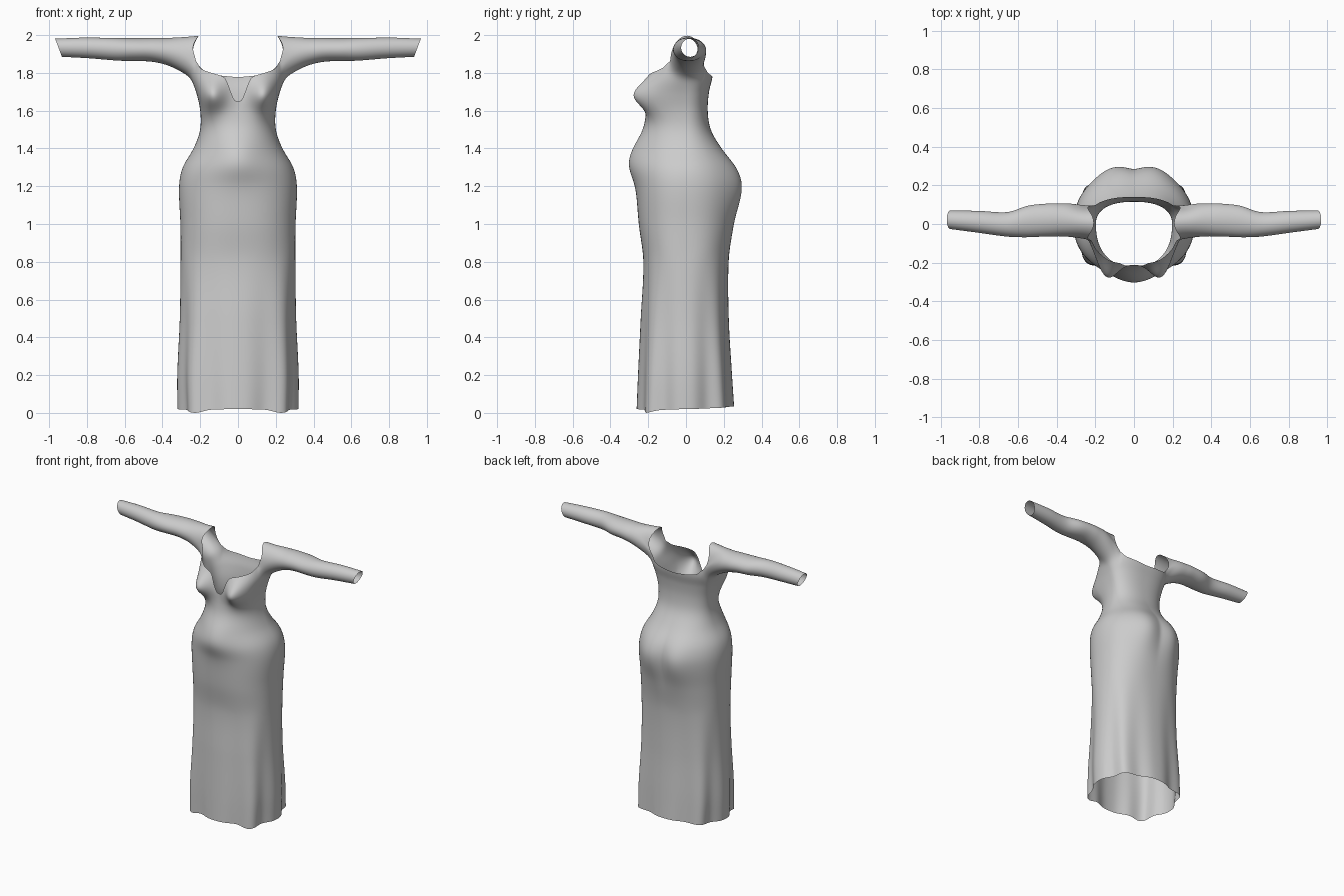
import bpy
import bmesh
from math import sin, cos, pi, radians, exp, copysign

if "Cube" in bpy.data.objects:
    bpy.data.objects.remove(bpy.data.objects["Cube"], do_unlink=True)

COLS, ROWS, RINGS = 120, 64, 26
ARM_A, ARM_B = 21, 43            # columns that flow into the left sleeve
SPLIT = 1.58                     # height where rows start to follow the neckline


def curve(points, t):
    """Smooth interpolation through rows of (key, value, ...)."""
    n = len(points)
    t = min(max(t, points[0][0]), points[-1][0])
    i = max(k for k in range(n - 1) if points[k][0] <= t)
    a, b = points[i], points[i + 1]
    before, after = points[max(i - 1, 0)], points[min(i + 2, n - 1)]
    h = b[0] - a[0]
    s = (t - a[0]) / h
    out = []
    for c in range(1, len(a)):
        m0 = (b[c] - before[c]) / (b[0] - before[0]) * h
        m1 = (after[c] - a[c]) / (after[0] - a[0]) * h
        out.append((2*s**3 - 3*s**2 + 1) * a[c] + (s**3 - 2*s**2 + s) * m0
                   + (3*s**2 - 2*s**3) * b[c] + (s**3 - s**2) * m1)
    return out


def bump(x, z, cx, cz, wx, wz):
    return exp(-((x - cx) / wx) ** 2 - ((z - cz) / wz) ** 2)


def spow(v, p):
    return copysign(abs(v) ** p, v)


# height, half width, front depth, back depth, squareness
BODY = [(0, .305, .25, .245, 2.6), (.2, .31, .245, .235, 2.6),
        (.5, .302, .235, .222, 2.5), (.8, .303, .225, .225, 2.4),
        (1.0, .305, .25, .25, 2.3), (1.2, .312, .265, .27, 2.2),
        (1.3, .293, .275, .25, 2.1), (1.4, .235, .25, .185, 2.1),
        (1.5, .20, .22, .13, 2.2), (1.6, .2, .21, .115, 2.3),
        (1.7, .222, .205, .122, 2.4), (1.78, .25, .195, .14, 2.4),
        (1.86, .245, .16, .14, 2.4)]
# degrees from the front, height
HEM = [(0, .02), (25, .016), (40, 0), (60, .014), (90, .02), (180, .035)]
NECK = [(0, 1.65), (4, 1.652), (7, 1.70), (11, 1.765), (15, 1.782), (30, 1.80),
        (50, 1.825), (63, 1.86), (76, 1.81), (92, 1.785), (115, 1.80),
        (129, 1.83), (142, 1.80), (180, 1.777)]
# distance out, centre y, radius y, centre z, radius z
SLEEVE = [(.29, .018, .093, 1.895, .10), (.36, .022, .088, 1.911, .076),
          (.46, .02, .085, 1.922, .063), (.55, .013, .082, 1.923, .061),
          (.65, -.002, .064, 1.925, .06), (.8, .011, .057, 1.932, .055),
          (.95, .022, .048, 1.933, .048)]


def body_point(col, row):
    ang = 2 * pi * col / COLS
    deg = min(col, COLS - col) * 360 / COLS
    low = row * SPLIT / (ROWS * .8)
    if low <= SPLIT:
        z = low + curve(HEM, deg)[0] * (1 - low / SPLIT)
    else:
        z = SPLIT + (curve(NECK, deg)[0] - SPLIT) * (row / ROWS - .8) / .2
    hw, front, back, n = curve(BODY, z)
    x = hw * spow(sin(ang), 2 / n)
    c = spow(cos(ang), 2 / n)
    y = -c * (front if c > 0 else back)
    # skirt folds
    fold = 1 + .05 * cos(8 * ang) * max(0, 1 - z / .85)
    x, y = x * fold, y * fold
    # bust, belly and seat
    if c > 0:
        side = min(1, c * 2)
        y -= side * .105 * bump(abs(x), z, .145, 1.68, .075, .085)
        y -= side * .035 * bump(x, z, 0, 1.36, .13, .12)
    else:
        y += min(1, -c * 2) * .035 * bump(abs(x), z, .11, 1.2, .11, .16)
    return x, y, z


bm = bmesh.new()

# skirt and bodice
grid = [[bm.verts.new(body_point(c, r)) for c in range(COLS)] for r in range(ROWS + 1)]
for r in range(ROWS):
    for c in range(COLS):
        d = (c + 1) % COLS
        bm.faces.new((grid[r][c], grid[r][d], grid[r + 1][d], grid[r + 1][c]))

# sleeves, grown from the sides of the bodice
FREE = 13
for side in (1, -1):
    ring = [grid[ROWS][(side * c) % COLS] for c in range(ARM_A, ARM_B + 1)]
    b, f = ring[-1].co.copy(), ring[0].co.copy()
    for k in range(1, FREE + 1):                 # free shoulder edge
        s = k / (FREE + 1)
        h = sin(pi * s)
        mid = b.lerp(f, (1 - cos(pi * s)) / 2)
        ring.append(bm.verts.new((side * (.207 + .033 * sin(pi * h)), mid.y,
                                  mid.z + (1.998 - mid.z) * h)))
    size = len(ring)
    for k in range(RINGS + 1):
        dist = SLEEVE[0][0] + (.95 - SLEEVE[0][0]) * k / RINGS
        yc, ry, zc, rz = curve(SLEEVE, dist)
        slant = .018 * k / RINGS
        new = []
        for i in range(size):
            a = radians(168) + 2 * pi * i / size
            new.append(bm.verts.new((side * (dist + slant * sin(a)),
                                     yc + ry * cos(a), zc + rz * sin(a))))
        for i in range(size):
            j = (i + 1) % size
            quad = (ring[i], ring[j], new[j], new[i])
            bm.faces.new(quad if side > 0 else quad[::-1])
        ring = new

# blend the armholes
soft = [v for v in bm.verts if v.co.z > 1.7 and .2 < abs(v.co.x) < .40
        and not v.is_boundary]
for _ in range(8):
    bmesh.ops.smooth_vert(bm, verts=soft, factor=.5, use_axis_x=True,
                          use_axis_y=True, use_axis_z=True)

mesh = bpy.data.meshes.new("dress")
bm.to_mesh(mesh)
bm.free()
dress = bpy.data.objects.new("dress", mesh)
bpy.context.scene.collection.objects.link(dress)
for p in mesh.polygons:
    p.use_smooth = True

sub = dress.modifiers.new("smooth_cloth", "SUBSURF")
sub.levels = sub.render_levels = 1

grey = bpy.data.materials.new("light_grey_cloth")
grey.use_nodes = True
grey.diffuse_color = (.6, .6, .6, 1)
grey.node_tree.nodes["Principled BSDF"].inputs["Base Color"].default_value = (.6, .6, .6, 1)
mesh.materials.append(grey)
